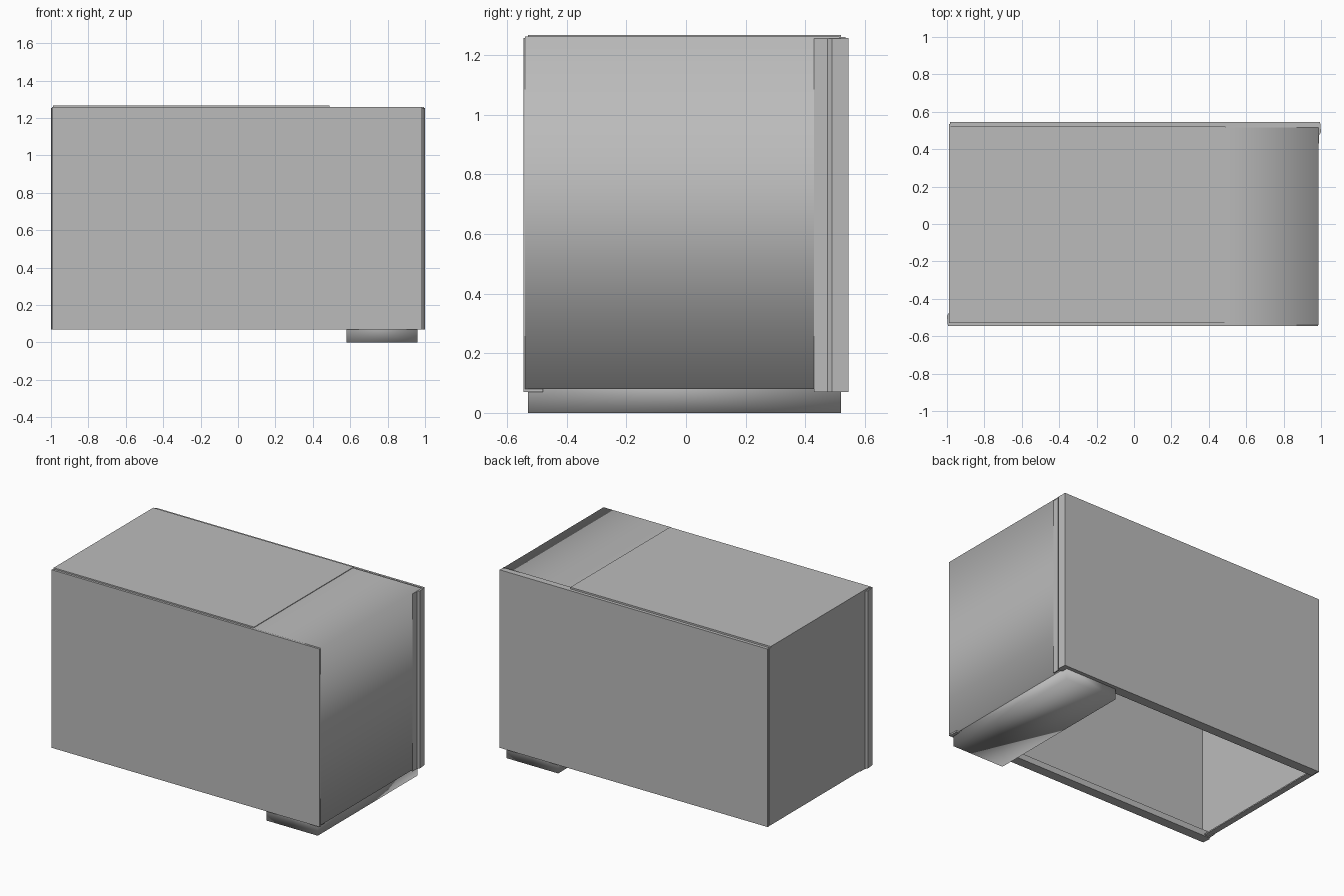
import bpy, bmesh, math
from mathutils import Matrix

cube = bpy.data.objects.get("Cube")
if cube:
    bpy.data.objects.remove(cube, do_unlink=True)

grey = bpy.data.materials.new("panel grey")
grey.use_nodes = True
colour = (0.5, 0.5, 0.5, 1)
grey.diffuse_color = colour
grey.node_tree.nodes["Principled BSDF"].inputs["Base Color"].default_value = colour


def finish(name, bm, smooth=False):
    bmesh.ops.recalc_face_normals(bm, faces=bm.faces[:])
    for f in bm.faces:
        f.smooth = smooth
    mesh = bpy.data.meshes.new(name)
    bm.to_mesh(mesh)
    bm.free()
    mesh.materials.append(grey)
    obj = bpy.data.objects.new(name, mesh)
    bpy.context.collection.objects.link(obj)
    return obj


def box(name, x, y, z, turn=False):
    """Box between pairs of limits, optionally turned half round the z axis."""
    bm = bmesh.new()
    bmesh.ops.create_cube(bm, size=1)
    for v in bm.verts:
        v.co = [sum(r) / 2 + c * (r[1] - r[0]) for c, r in zip(v.co, (x, y, z))]
    if turn:
        bm.transform(Matrix.Rotation(math.pi, 4, "Z"))
    return finish(name, bm)


def sweep(name, profile, axis, limits, closed=False, smooth=False, turn=False):
    """Extrude a 2D profile along y (points are x, z) or z (points are x, y)."""
    bm = bmesh.new()
    rows = []
    for t in limits:
        rows.append([bm.verts.new((a, t, b) if axis == "y" else (a, b, t))
                     for a, b in profile])
    n = len(profile)
    for i in range(n if closed else n - 1):
        j = (i + 1) % n
        bm.faces.new((rows[0][i], rows[0][j], rows[1][j], rows[1][i]))
    if closed:
        for row in rows:
            bm.faces.new(row)
    if turn:
        bm.transform(Matrix.Rotation(math.pi, 4, "Z"))
    return finish(name, bm, smooth)


# Front and back panels: the same part, turned half round
for side, turn in (("back", False), ("front", True)):
    box(side + "_panel", (-0.985, 0.995), (0.53, 0.545), (0.07, 1.258), turn)
    box(side + "_top_lip", (-0.98, 0.985), (0.49, 0.535), (1.248, 1.256), turn)
    box(side + "_bottom_lip", (-0.98, 0.985), (0.48, 0.535), (0.07, 0.08), turn)
    box(side + "_inner_rail", (-0.98, 0.985), (0.48, 0.488), (0.08, 0.11), turn)
    # Folded end flange with a finger groove
    flange = [(0.995, 0.545), (1.0, 0.49), (0.989, 0.475), (0.989, 0.43),
              (0.982, 0.43), (0.982, 0.535)]
    sweep(side + "_end_flange", flange, "z", (0.07, 1.255), closed=True, turn=turn)

# Main top plate and the plain end panel
box("top_plate", (-0.99, 0.49), (-0.53, 0.52), (1.256, 1.267))
box("end_panel", (-0.99, -0.98), (-0.53, 0.535), (0.075, 1.26))
box("end_bottom_lip", (-0.985, -0.95), (-0.53, 0.535), (0.075, 0.083))

# Wrapped sheet over the other end, softly shaded round its corners
wrap = [(0.485, 1.263), (0.987, 1.263), (0.987, 0.08), (0.58, 0.08)]
sweep("wrapped_end_panel", wrap, "y", (-0.54, 0.515), smooth=True)

# Foot: open-topped box below the wrapped end
foot = box("foot", (0.58, 0.96), (-0.53, 0.52), (0.0, 0.08))
bm = bmesh.new()
bm.from_mesh(foot.data)
bmesh.ops.delete(bm, geom=[f for f in bm.faces if f.normal.z > 0.9], context="FACES")
for f in bm.faces:
    f.smooth = True
bm.to_mesh(foot.data)
bm.free()
